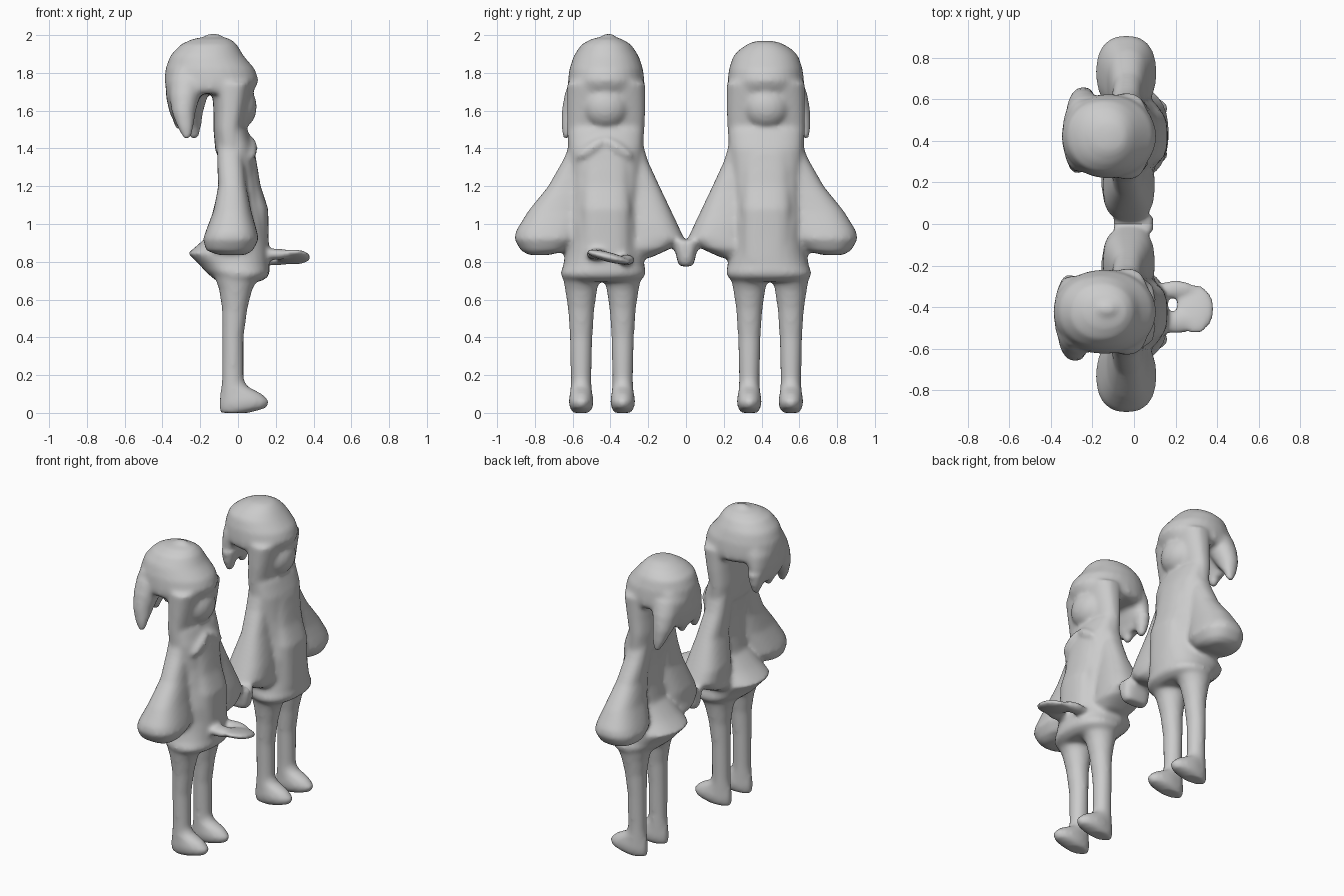
import bpy, bmesh, math
from mathutils import Matrix

N = 28

def loft(bm, s, rings, power=2.0):
    """Closed skin through horizontal rings (x0, x1, y0, y1, z); s mirrors y."""
    loops = []
    for x0, x1, y0, y1, z in rings:
        loop = []
        for i in range(N):
            a = 2 * math.pi * i / N
            c, d = math.cos(a), math.sin(a)
            u = math.copysign(abs(c) ** (2 / power), c)
            v = math.copysign(abs(d) ** (2 / power), d)
            loop.append(bm.verts.new(((x0 + x1) / 2 + u * (x1 - x0) / 2,
                                      s * ((y0 + y1) / 2 + v * (y1 - y0) / 2), z)))
        loops.append(loop)
    for a, b in zip(loops, loops[1:]):
        for i in range(N):
            j = (i + 1) % N
            bm.faces.new((a[i], a[j], b[j], b[i]))
    bm.faces.new(loops[0])
    bm.faces.new(loops[-1])

def ball(bm, s, centre, radii, tilt=0.0):
    x, y, z = centre
    m = (Matrix.Translation((x, s * y, z)) @ Matrix.Rotation(s * tilt, 4, 'X')
         @ Matrix.Diagonal((*radii, 1)))
    bmesh.ops.create_uvsphere(bm, u_segments=24, v_segments=14, radius=1, matrix=m)

def figure(name, s, hair_back, top, tray):
    bm = bmesh.new()
    # legs, shorts and feet
    for y in (0.335, 0.555):
        loft(bm, s, [(-.085, .03, y - .058, y + .058, .04), (-.085, .03, y - .055, y + .055, .2),
                     (-.085, .03, y - .06, y + .06, .4), (-.085, .05, y - .07, y + .07, .55),
                     (-.1, .075, y - .085, y + .085, .65), (-.13, .12, y - .1, y + .1, .74)])
        loft(bm, s, [(-.095, .06, y - .045, y + .045, .0), (-.1, .15, y - .06, y + .06, .025),
                     (-.1, .17, y - .067, y + .067, .06), (-.095, .13, y - .06, y + .06, .1),
                     (-.09, .05, y - .055, y + .055, .14), (-.085, .03, y - .05, y + .05, .18)])
    # dress with flared hem
    loft(bm, s, [(-.11, .12, .25, .625, .695), (-.14, .16, .22, .66, .72),
                 (-.17, .17, .21, .665, .745),
                 (-.2, .165, .22, .65, .78), (-.265, .165, .225, .64, .845),
                 (-.19, .16, .24, .62, .91), (-.1, .15, .25, .61, 1.0),
                 (-.08, .125, .26, .6, 1.12), (-.085, .1, .25, .6, 1.25),
                 (-.115, .085, .23, .62, 1.4), (-.125, .05, .225, .62, 1.5)], 2.3)
    # front panel
    loft(bm, s, [(0, .165, .29, .56, .8), (0, .16, .29, .56, 1.08),
                 (0, .12, .3, .55, 1.2), (0, .09, .31, .54, 1.38)], 2.6)
    # outer sleeve
    loft(bm, s, [(-.1, .04, .73, .83, .835), (-.17, .08, .62, .875, .86),
                 (-.185, .11, .55, .91, .92), (-.17, .1, .54, .9, .965),
                 (-.13, .07, .52, .835, 1.07), (-.105, .045, .5, .73, 1.2),
                 (-.11, .03, .48, .65, 1.34), (-.11, .03, .48, .61, 1.43)], 2.4)
    # inner sleeve and joined hands
    loft(bm, s, [(-.12, .06, .19, .34, .82), (-.16, .1, .08, .34, .87),
                 (-.15, .1, .01, .34, .925), (-.15, .09, .045, .34, 1.0),
                 (-.105, .05, .13, .36, 1.18), (-.11, .03, .2, .37, 1.33),
                 (-.11, .03, .23, .37, 1.43)], 2.6)
    loft(bm, s, [(-.08, .07, -.035, .035, .775), (-.095, .09, -.045, .045, .8),
                 (-.1, .095, -.045, .06, .87), (-.1, .09, -.03, .06, .915)], 3)
    # head sides and neck
    loft(bm, s, [(-.12, .04, .225, .625, 1.38), (-.13, .03, .22, .63, 1.5),
                 (-.13, .05, .215, .63, 1.6), (-.14, .08, .215, .63, 1.75)], 2.5)
    # hair cap
    b, t = hair_back, top - 1.97
    loft(bm, s, [(b + .08, .06, .24, .61, 1.69), (b + .01, .09, .22, .625, 1.715),
                 (b, .11, .22, .625, 1.76), (b + .005, .09, .227, .618, 1.82),
                 (b + .03, .03, .25, .595, 1.89), (b + .085, -.005, .29, .555, 1.935 + t),
                 (b + .15, -.04, .34, .5, 1.965 + t), (b + .21, -.09, .38, .455, top + .005)], 2.1)
    # face
    ball(bm, s, (0, .425, 1.62), (.1, .125, .12))
    # sheet of hair at the back
    loft(bm, s, [(b + .04, b + .11, .30, .5, 1.56), (b + .025, b + .12, .27, .55, 1.6),
                 (b + .01, b + .15, .25, .6, 1.67), (b + .005, b + .2, .25, .61, 1.75),
                 (b + .03, b + .2, .27, .59, 1.82)], 2.3)
    # corner lock, then two small tips
    loft(bm, s, [(b + .1, b + .14, .62, .65, 1.45), (b + .07, b + .155, .59, .66, 1.51),
                 (b + .04, b + .165, .52, .66, 1.59), (b + .025, b + .19, .46, .645, 1.68),
                 (b + .03, b + .22, .45, .615, 1.77)])
    for y, z in ((.3, 1.5), (.43, 1.51)):
        loft(bm, s, [(b + .06, b + .1, y - .02, y + .02, z), (b + .04, b + .115, y - .045, y + .045, z + .06),
                     (b + .03, b + .13, y - .06, y + .06, z + .14)])
    if tray:
        # tray held in front, with a small gap behind it
        ball(bm, s, (.295, .41, .825), (.095, .125, .026), .25)
        ball(bm, s, (.2, .315, .81), (.1, .045, .03))
        ball(bm, s, (.2, .475, .84), (.1, .055, .03))
        # pointed collar and hair peak
        ball(bm, s, (.06, .5, 1.4), (.045, .1, .035), -.6)
        ball(bm, s, (.06, .36, 1.4), (.045, .1, .035), .6)
        ball(bm, s, (-.13, .41, 1.975), (.06, .04, .035))
    bmesh.ops.recalc_face_normals(bm, faces=bm.faces)
    me = bpy.data.meshes.new(name)
    bm.to_mesh(me)
    bm.free()
    ob = bpy.data.objects.new(name, me)
    bpy.context.collection.objects.link(ob)
    # fuse the parts into one soft skin
    r = ob.modifiers.new("fuse", 'REMESH')
    r.mode = 'VOXEL'
    r.voxel_size = .013
    r.use_smooth_shade = True
    sm = ob.modifiers.new("soften", 'SMOOTH')
    sm.factor = .5
    sm.iterations = 11
    return ob

figure("figure_with_tray", -1, -.39, 1.985, True)
figure("plain_figure", 1, -.35, 1.965, False)
